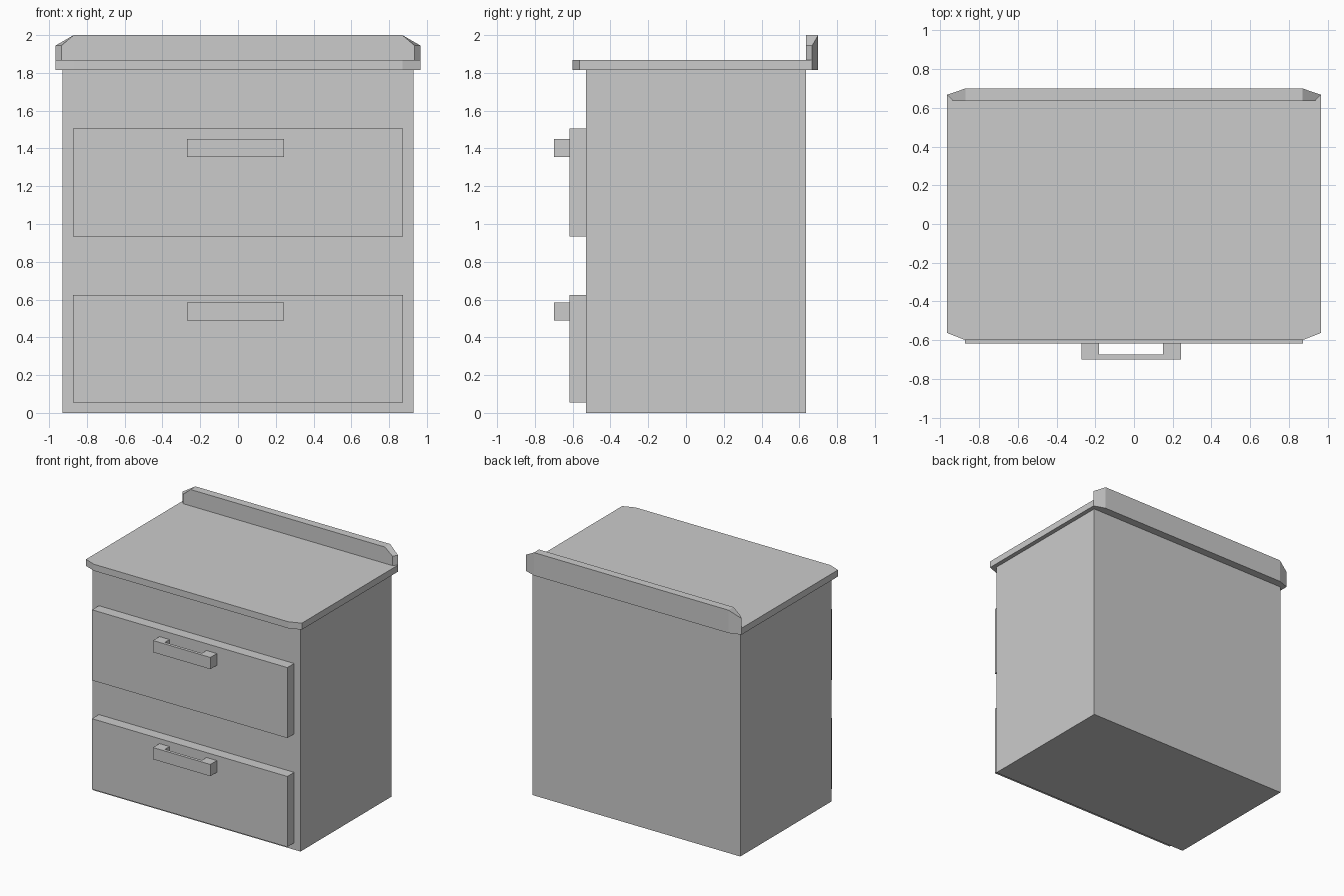
import bpy, bmesh

if "Cube" in bpy.data.objects:
    bpy.data.objects.remove(bpy.data.objects["Cube"])


def make_object(name, bm):
    bmesh.ops.recalc_face_normals(bm, faces=bm.faces)
    mesh = bpy.data.meshes.new(name)
    bm.to_mesh(mesh)
    bm.free()
    obj = bpy.data.objects.new(name, mesh)
    bpy.context.collection.objects.link(obj)
    return obj


def loft(name, bottom, top):
    """Closed solid between two matching outlines of (x, y, z) points."""
    bm = bmesh.new()
    a = [bm.verts.new(p) for p in bottom]
    b = [bm.verts.new(p) for p in top]
    bm.faces.new(a[::-1])
    bm.faces.new(b)
    n = len(a)
    for i in range(n):
        j = (i + 1) % n
        bm.faces.new((a[i], a[j], b[j], b[i]))
    return make_object(name, bm)


def prism(name, outline, z0, z1):
    return loft(name, [(x, y, z0) for x, y in outline], [(x, y, z1) for x, y in outline])


def box(name, x0, x1, y0, y1, z0, z1):
    return prism(name, [(x0, y0), (x1, y0), (x1, y1), (x0, y1)], z0, z1)


def mirrored(half):
    """Complete a right-hand outline with its mirror image in x."""
    return half + [(-p[0],) + tuple(p[1:]) for p in reversed(half)]


# Cabinet body
box("cabinet_body", -0.93, 0.93, -0.53, 0.635, 0, 1.815)

# Top slab with clipped corners
prism("top_slab", mirrored([(0.87, -0.6), (0.965, -0.563), (0.965, 0.668), (0.87, 0.70)]),
      1.815, 1.868)

# Raised back lip with clipped rear and upper corners
lip = bmesh.new()
low, high, apex = [], [], []
for s in (1, -1):
    plan = [(s * 0.935, 0.635), (s * 0.965, 0.668)]
    low.append([lip.verts.new((x, y, 1.868)) for x, y in plan + [(s * 0.87, 0.70)]])
    high.append([lip.verts.new((x, y, 1.945)) for x, y in plan])
    apex.append([lip.verts.new((s * 0.87, y, 2.0)) for y in (0.635, 0.70)])
for l, h, a in zip(low, high, apex):
    lip.faces.new((l[0], l[1], h[1], h[0]))      # end
    lip.faces.new((h[0], h[1], a[1], a[0]))      # sloped shoulder
    lip.faces.new((l[1], l[2], a[1], h[1]))      # clipped rear corner
(lr, ll), (hr, hl), (ar, al) = low, high, apex
lip.faces.new((ll[0], lr[0], hr[0], ar[0], al[0], hl[0]))   # front
lip.faces.new((lr[2], ll[2], al[1], ar[1]))                 # back
lip.faces.new((ar[0], ar[1], al[1], al[0]))                 # top
lip.faces.new((lr[0], lr[1], lr[2], ll[2], ll[1], ll[0]))   # underside
make_object("back_lip", lip)

# Drawer fronts with U-shaped pulls
handle_plan = [(-0.27, -0.70), (0.243, -0.70), (0.243, -0.617), (0.15, -0.617),
               (0.15, -0.675), (-0.18, -0.675), (-0.18, -0.617), (-0.27, -0.617)]
for level, z in (("lower", 0.055), ("upper", 0.935)):
    box(level + "_drawer_front", -0.873, 0.873, -0.617, -0.53, z, z + 0.57)
for level, z in (("lower", 0.49), ("upper", 1.355)):
    prism(level + "_drawer_handle", handle_plan, z, z + 0.095)
